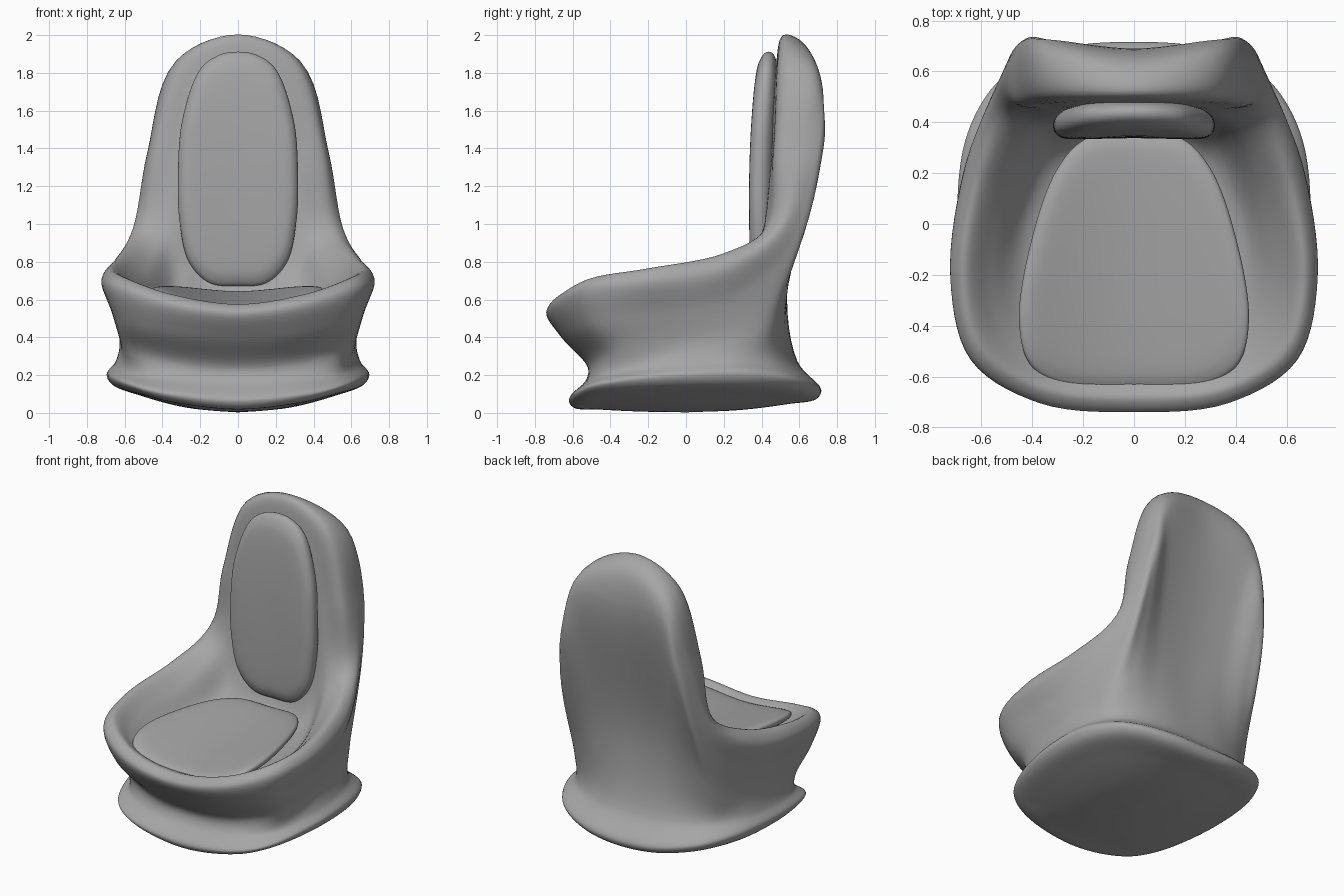
import bpy, math
from mathutils import Vector as V

if "Cube" in bpy.data.objects:
    bpy.data.objects.remove(bpy.data.objects["Cube"])

GREY = bpy.data.materials.new("mid_grey")
GREY.diffuse_color = (.38, .38, .38, 1)
GREY.use_nodes = True
GREY.node_tree.nodes["Principled BSDF"].inputs["Base Color"].default_value = GREY.diffuse_color


def spline(pts, n, closed=False):
    """Centripetal Catmull-Rom through all points."""
    m = len(pts)
    if closed:
        p = [pts[-1]] + list(pts) + [pts[0], pts[1]]
    else:
        p = [pts[0] * 2 - pts[1]] + list(pts) + [pts[-1] * 2 - pts[-2]]
    out = []
    for i in range(m if closed else m - 1):
        a, b, c, d = p[i:i + 4]
        t1 = max((b - a).length, 1e-5) ** .5
        t2 = t1 + max((c - b).length, 1e-5) ** .5
        t3 = t2 + max((d - c).length, 1e-5) ** .5
        for k in range(n):
            t = t1 + (t2 - t1) * k / n
            a1 = a.lerp(b, t / t1)
            a2 = b.lerp(c, (t - t1) / (t2 - t1))
            a3 = c.lerp(d, (t - t2) / (t3 - t2))
            b1 = a1.lerp(a2, t / t2)
            b2 = a2.lerp(a3, (t - t1) / (t3 - t1))
            out.append(b1.lerp(b2, (t - t1) / (t2 - t1)))
    if not closed:
        out.append(pts[-1].copy())
    return out


def mirror_loop(half):
    """Half outline from centre to centre -> full closed outline."""
    return half + [V((-p.x, p.y, p.z)) for p in half[-2:0:-1]]


def loft(name, rings):
    n = len(rings[0])
    verts = [p for r in rings for p in r]
    faces = [(j * n + i, j * n + (i + 1) % n, (j + 1) * n + (i + 1) % n, (j + 1) * n + i)
             for j in range(len(rings) - 1) for i in range(n)]
    faces += [tuple(range(n - 1, -1, -1)), tuple(range(len(verts) - n, len(verts)))]
    me = bpy.data.meshes.new(name)
    me.from_pydata(verts, [], faces)
    me.polygons.foreach_set("use_smooth", [True] * len(faces))
    me.materials.append(GREY)
    ob = bpy.data.objects.new(name, me)
    bpy.context.collection.objects.link(ob)
    return ob


# Foot rings: rounded-square outline, height set by a function
ANGLES = (-90, -66, -43, -12, 15, 38, 54, 74, 90)


def foot(rx, ry, cy, zf):
    ring = []
    for a in ANGLES:
        c, s = math.cos(math.radians(a)), math.sin(math.radians(a))
        e = .62 if a < -30 else .76
        x = rx * max(c, 0) ** e if abs(a) < 90 else 0
        y = cy + ry * math.copysign(abs(s) ** e, s)
        ring.append(V((x, y, zf(x, y))))
    return ring


def under(x, y):
    return .003 + .33 * x * x + (.15 if y > 0 else .07) * y * y


def rows(*data):
    return [[V(p) for p in r] for r in data]


feet = [foot(.69 * s, .667 * s, .05 * s, under) for s in (.01, .4, .75, .965)]
feet.append(foot(.692, .668, .048, lambda x, y: .07 + .23 * x * x + .04 * (y + .6)))
feet.append(foot(.648, .56, .03, lambda x, y: .22 + .09 * y + .1 * x * x))

# Outer wall: waist, flare, outside of rim (front centre -> side -> back centre)
outer = rows(
    [(0, -.52, .24), (.33, -.495, .27), (.57, -.38, .33), (.625, -.05, .37), (.61, .2, .39),
     (.54, .43, .46), (.42, .535, .65), (.24, .54, .75), (0, .53, .75)],
    [(0, -.66, .40), (.36, -.63, .43), (.61, -.48, .48), (.665, -.12, .53), (.63, .2, .58),
     (.535, .53, .83), (.445, .715, 1.42), (.33, .725, 1.71), (0, .69, 1.70)],
    [(0, -.74, .53), (.37, -.705, .58), (.64, -.535, .665), (.722, -.22, .70), (.67, .2, .77),
     (.555, .495, .98), (.48, .60, 1.38), (.345, .67, 1.82), (0, .63, 1.95)])

# Inner wall: rim crest, inside slope, edge of the seat well
inner = rows(
    [(0, -.69, .575), (.36, -.65, .63), (.6, -.495, .715), (.67, -.2, .765), (.605, .2, .845),
     (.51, .44, .99), (.45, .48, 1.4), (.305, .51, 1.865), (0, .515, 2.0)],
    [(0, -.62, .555), (.33, -.58, .585), (.51, -.43, .64), (.56, -.2, .675), (.49, .15, .74),
     (.41, .39, .93), (.33, .455, 1.35), (.22, .47, 1.71), (0, .475, 1.83)],
    [(0, -.55, .54), (.28, -.52, .55), (.42, -.38, .57), (.45, -.15, .58), (.40, .12, .60),
     (.33, .31, .66), (.24, .40, .80), (.12, .43, .88), (0, .44, .9)])
floor = [[V((p.x * s, -.08 + (p.y + .08) * s, .54 + .05 * s * (p.y + .4))) for p in inner[-1]]
         for s in (.8, .4, .01)]

# Chair shell
cross = [spline(mirror_loop(r), 7, True) for r in feet + outer + inner + floor]
cols = [spline([r[i] for r in cross], 7) for i in range(len(cross[0]))]
loft("chair_shell", [list(r) for r in zip(*cols)])


# Cushions: outline scaled through a rounded profile, bent by a mapping
PAD = [(.01, -1), (.5, -1), (.83, -.9), (.95, -.6), (1, 0), (.95, .6), (.83, .9), (.5, 1), (.01, 1)]


def cushion(name, half, centre, thick, place):
    outline = spline(mirror_loop([V((x, y, 0)) for x, y in half]), 8, True)
    prof = spline([V((s, h, 0)) for s, h in PAD], 5)
    loft(name, [[place(p.x * q.x, centre + (p.y - centre) * q.x, thick * q.y) for p in outline]
                for q in prof])


cushion("seat_cushion",
        [(0, -.655), (.28, -.635), (.41, -.55), (.452, -.38), (.40, -.05), (.30, .22), (.19, .335), (0, .36)],
        -.15, .045, lambda x, y, h: V((x, y, .53 + .08 * (y + .65) + .45 * x * x + h)))

cushion("back_cushion",
        [(0, .67), (.15, .685), (.26, .80), (.31, 1.02), (.318, 1.25), (.295, 1.55), (.2, 1.82), (.1, 1.895), (0, 1.912)],
        1.25, .064, lambda x, z, h: V((x, .402 - .14 * x * x + .035 * (max(z - 1.1, 0) / .8) ** 2 - h, z)))
